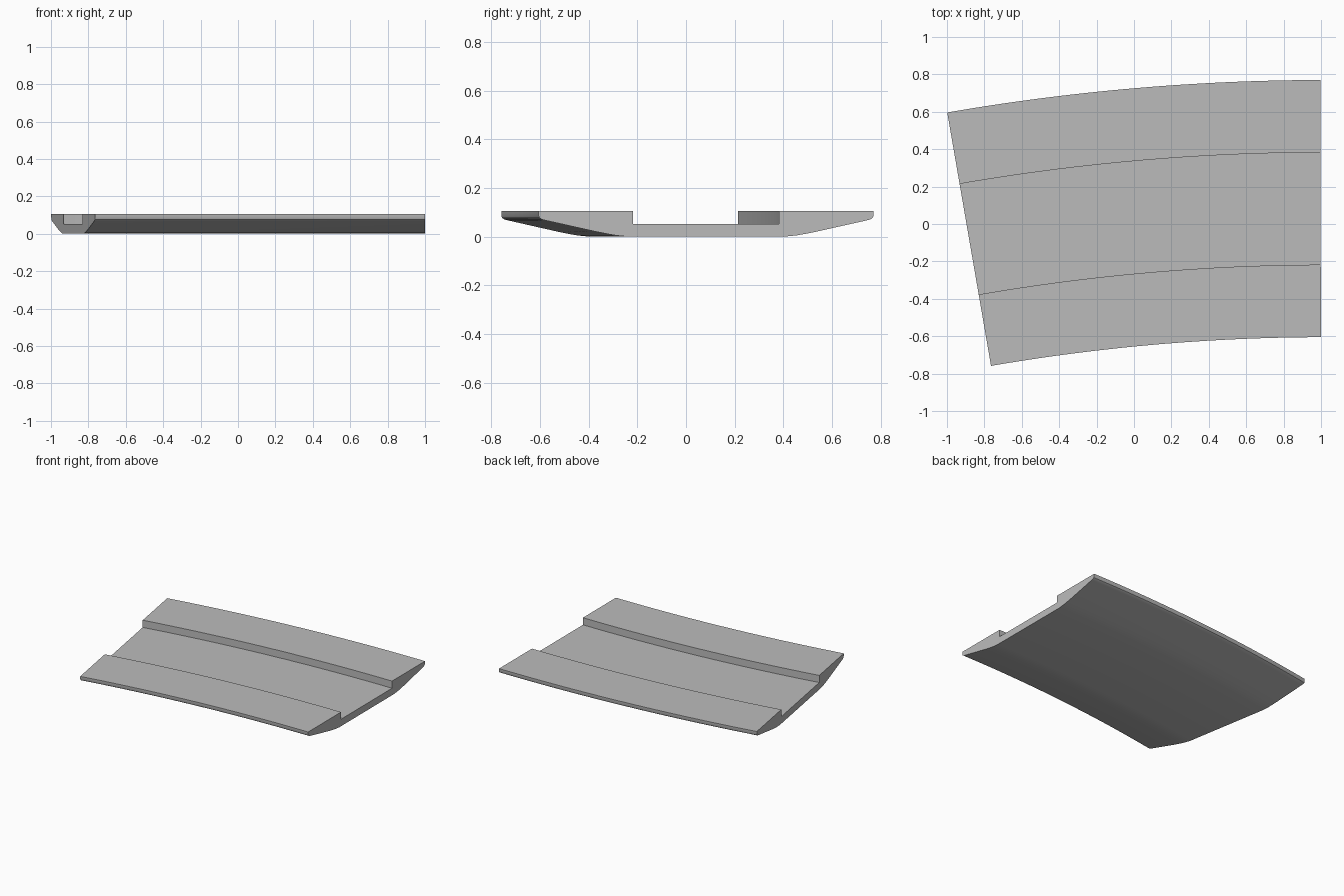
import bpy, bmesh
from math import sin, cos, radians

old = bpy.data.objects.get("Cube")
if old:
    bpy.data.objects.remove(old)

# Plain grey material
grey = bpy.data.materials.new("plain grey")
grey.use_nodes = True
color = (0.5, 0.5, 0.5, 1)
grey.diffuse_color = color
grey.node_tree.nodes["Principled BSDF"].inputs["Base Color"].default_value = color

# Half cross-section from the groove to the underside, then mirrored
TOP, FLOOR = 0.105, 0.052
half = [(0.3, FLOOR), (0.3, TOP), (0.6875, TOP), (0.6875, 0.086), (0.684, 0.077),
        (0.675, 0.071), (0.66, 0.067), (0.45, 0.02), (0.41, 0.012), (0.37, 0.005), (0.32, 0)]
profile = half + [(-r, z) for r, z in reversed(half)]

# Sweep the section along a shallow arc
MID_RADIUS, CENTRE_X, CENTRE_Y = 11.2125, 1.027, -11.13
START, END, STEPS = radians(0.15), radians(9.8), 32
bm = bmesh.new()
rings = []
for i in range(STEPS + 1):
    a = START + (END - START) * i / STEPS
    rings.append([bm.verts.new((CENTRE_X - (MID_RADIUS + r) * sin(a),
                                CENTRE_Y + (MID_RADIUS + r) * cos(a), z))
                  for r, z in profile])
n = len(profile)
for a, b in zip(rings, rings[1:]):
    for j in range(n):
        k = (j + 1) % n
        bm.faces.new((a[j], a[k], b[k], b[j]))

# Flat ends
bm.faces.new(rings[0])
bm.faces.new(rings[-1])
bmesh.ops.recalc_face_normals(bm, faces=bm.faces)

mesh = bpy.data.meshes.new("curved_channel_slab")
bm.to_mesh(mesh)
bm.free()
mesh.materials.append(grey)
slab = bpy.data.objects.new("curved_channel_slab", mesh)
bpy.context.collection.objects.link(slab)

# Smooth curved surfaces with crisp edges
bpy.ops.object.select_all(action="DESELECT")
slab.select_set(True)
bpy.context.view_layer.objects.active = slab
bpy.ops.object.shade_smooth_by_angle(angle=radians(32))
